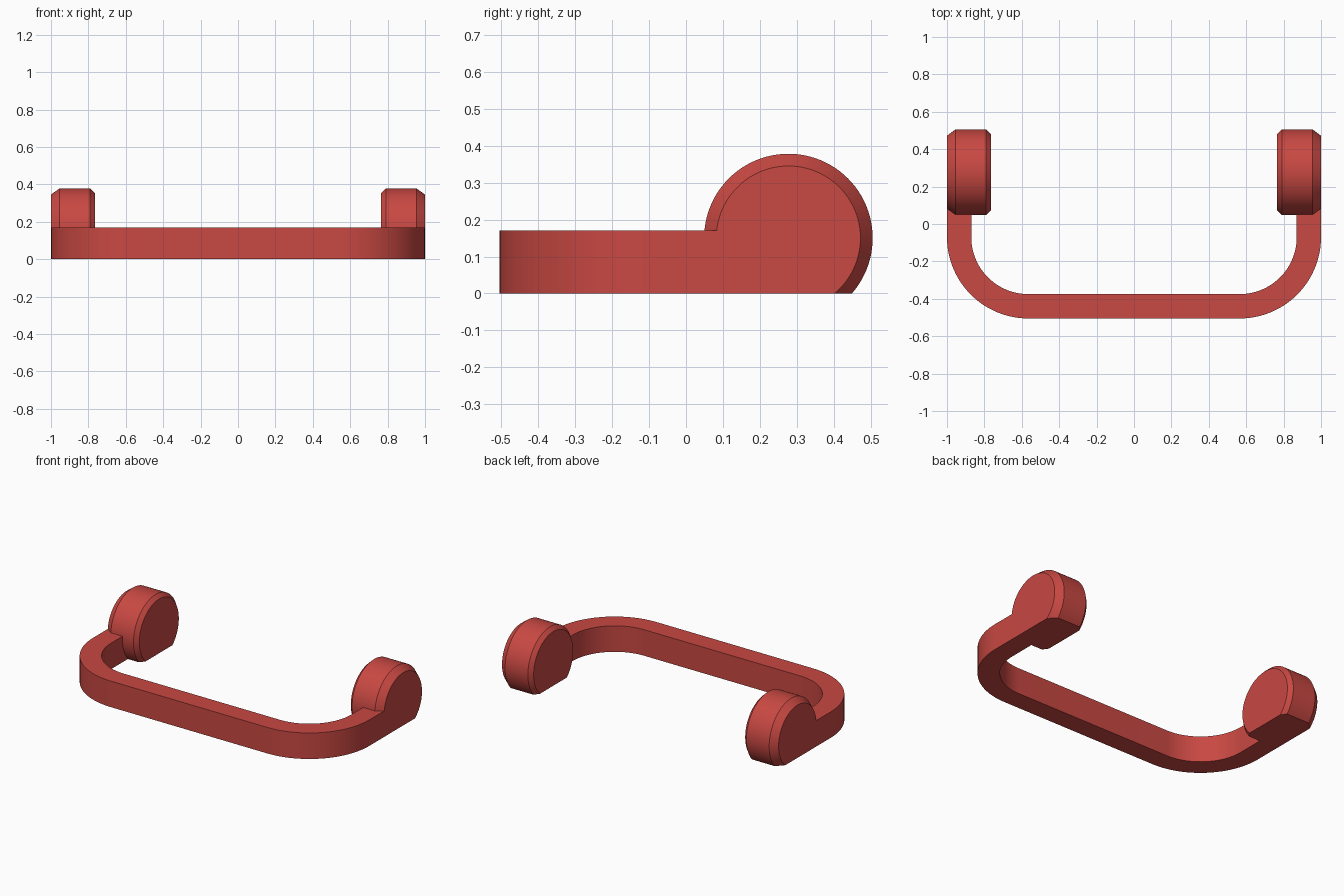
import bpy, bmesh, math
from mathutils import Vector

if "Cube" in bpy.data.objects:
    bpy.data.objects.remove(bpy.data.objects["Cube"])

red = bpy.data.materials.new("red")
red.diffuse_color = (0.58, 0.065, 0.055, 1)
red.use_nodes = True
red.node_tree.nodes["Principled BSDF"].inputs["Base Color"].default_value = red.diffuse_color


def add_object(name, bm):
    bmesh.ops.recalc_face_normals(bm, faces=bm.faces)
    mesh = bpy.data.meshes.new(name)
    bm.to_mesh(mesh)
    bm.free()
    mesh.materials.append(red)
    obj = bpy.data.objects.new(name, mesh)
    bpy.context.collection.objects.link(obj)
    return obj


# U-shaped bar: two concentric rounded outlines, extruded upward
def u_outline(radius, steps=24):
    cx, cy, end = 0.565, -0.07, 0.2
    right = [(cx + radius * math.sin(a), cy - radius * math.cos(a))
             for a in (i * math.pi / 2 / steps for i in range(steps + 1))]
    right.append((cx + radius, end))
    return [(-x, y) for x, y in reversed(right)] + right


bm = bmesh.new()
outline = u_outline(0.435) + u_outline(0.305)[::-1]
face = bm.faces.new([bm.verts.new((x, y, 0)) for x, y in outline])
top = bmesh.ops.extrude_face_region(bm, geom=[face])["geom"]
bmesh.ops.translate(bm, vec=(0, 0, 0.17),
                    verts=[v for v in top if isinstance(v, bmesh.types.BMVert)])
handle = add_object("handle", bm)


# Chamfered disc on each end, cut flat at the bottom
def end_disc(name, side, segments=96):
    bm = bmesh.new()
    rings = []
    for x, r in ((0.765, 0.204), (0.79, 0.228), (0.955, 0.228), (1.0, 0.195)):
        rings.append([bm.verts.new((side * x, 0.277 + r * math.cos(a), 0.15 + r * math.sin(a)))
                      for a in (i * math.tau / segments for i in range(segments))])
    for a, b in zip(rings, rings[1:]):
        for i in range(segments):
            j = (i + 1) % segments
            bm.faces.new((a[i], a[j], b[j], b[i]))
    bm.faces.new(rings[0])
    bm.faces.new(rings[-1])
    cut = bmesh.ops.bisect_plane(bm, geom=bm.verts[:] + bm.edges[:] + bm.faces[:],
                                 plane_co=Vector((0, 0, 0)), plane_no=Vector((0, 0, 1)),
                                 clear_inner=True)
    bmesh.ops.contextual_create(
        bm, geom=[e for e in cut["geom_cut"] if isinstance(e, bmesh.types.BMEdge)])
    return add_object(name, bm)


# Merge the discs into the bar
bpy.context.view_layer.objects.active = handle
handle.select_set(True)
for name, side in (("left_disc", -1), ("right_disc", 1)):
    disc = end_disc(name, side)
    mod = handle.modifiers.new(name, 'BOOLEAN')
    mod.operation = 'UNION'
    mod.solver = 'EXACT'
    mod.object = disc
    bpy.ops.object.modifier_apply(modifier=name)
    bpy.data.objects.remove(disc)

bpy.ops.object.shade_smooth_by_angle(angle=math.radians(25))
